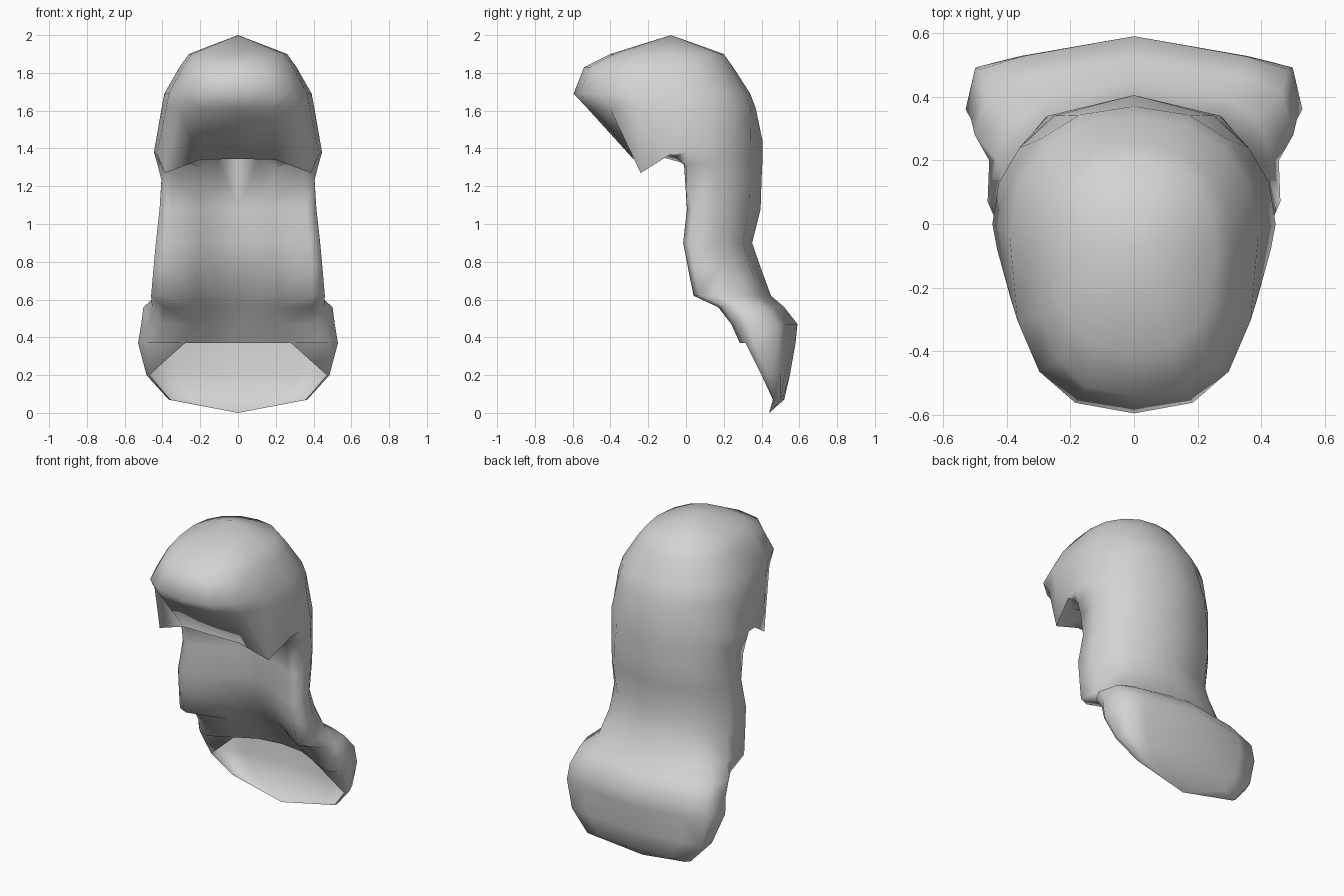
import bpy, bmesh, math

if "Cube" in bpy.data.objects:
    bpy.data.objects.remove(bpy.data.objects["Cube"], do_unlink=True)

grey = bpy.data.materials.new("light_grey")
grey.use_nodes = True
colour = (0.65, 0.65, 0.65, 1)
grey.diffuse_color = colour
grey.node_tree.nodes["Principled BSDF"].inputs["Base Color"].default_value = colour


def spow(v, p):
    return math.copysign(abs(v) ** p, v)


def crown_row(z, w, back, mid, front):
    """Half outline of the crown, from back centre round to front centre."""
    row = []
    for i in range(9):
        a = math.pi * i / 8
        p = 0.9 if i < 4 else 0.78
        c = spow(math.cos(a), p)
        depth = back - mid if c > 0 else mid - front
        row.append((w * max(math.sin(a), 0) ** p if 0 < i < 8 else 0, mid + depth * c, z))
    return row


def lock_row(z, w, back, side, front, xin, ycorner, yin, flare, k):
    """Half horseshoe: outer back, side lock, inner wall back to the centre."""
    s = w * flare
    return [(0, back, z), (s * 0.68, back - 0.24 * (back - side), z),
            (s * (0.75 + 0.32 * k), side + (back - side) * k, z), (s, side, z),
            (w, front + 0.03, z), (w * 0.86, front, z),
            (xin, ycorner, z), (xin * 0.55, ycorner + 0.75 * (yin - ycorner), z), (0, yin, z)]


# Crown, top to fringe
rows = [crown_row(*v) for v in [
    (1.90, 0.26, 0.20, -0.08, -0.40),
    (1.83, 0.31, 0.25, -0.06, -0.54),
    (1.69, 0.39, 0.34, -0.04, -0.595),
    (1.61, 0.405, 0.37, -0.02, -0.52)]]

# Fringe hem with the pointed side tips
rows.append([(0, .405, 1.44), (.25, .34, 1.43), (.36, .24, 1.41), (.425, .13, 1.39),
             (.445, 0, 1.38), (.43, -.08, 1.37), (.386, -.24, 1.27),
             (.2, -.27, 1.34), (0, -.28, 1.345)])
# Underside just behind the hem
rows.append([(0, .405, 1.34), (.25, .345, 1.33), (.36, .24, 1.32), (.415, .14, 1.31),
             (.425, .0, 1.31), (.40, -.06, 1.36), (.34, -.15, 1.36),
             (.19, -.20, 1.38), (0, -.20, 1.39)])
# Top of the side locks and inner wall
rows.append([(0, .40, 1.24), (.27, .34, 1.24), (.36, .24, 1.24), (.405, .15, 1.24),
             (.405, .0, 1.23), (.345, -.01, 1.31), (.2, .07, 1.30),
             (.12, .11, 1.37), (0, .13, 1.38)])

# Side locks and back, down to the lower lobe
locks = [lock_row(*v) for v in [
    (1.08, 0.415, 0.395, 0.15, 0.005, 0.195, 0.08, 0.14, 0.98, 0.38),
    (0.90, 0.435, 0.35, 0.14, -0.015, 0.20, 0.08, 0.14, 0.93, 0.38),
    (0.77, 0.447, 0.395, 0.17, 0.01, 0.215, 0.10, 0.17, 0.92, 0.4),
    (0.62, 0.46, 0.45, 0.20, 0.04, 0.215, 0.17, 0.26, 0.94, 0.5),
    (0.56, 0.455, 0.52, 0.28, 0.17, 0.22, 0.21, 0.31, 1.10, 0.55),
    (0.47, 0.47, 0.59, 0.33, 0.24, 0.24, 0.29, 0.38, 1.09, 0.6),
    (0.37, 0.49, 0.58, 0.36, 0.285, 0.28, 0.36, 0.445, 1.08, 0.6)]]
rows += locks

# Lower lobe: an open shell, only its outer half is used
lobe = [lock_row(*v)[:5] for v in [
    (0.20, 0.47, 0.55, 0.43, 0.37, 0, 0, 0, 1.03, 0.6),
    (0.07, 0.36, 0.52, 0.475, 0.43, 0, 0, 0, 1.02, 0.6)]]
rows += lobe

bm = bmesh.new()
grid = [[bm.verts.new(p) for p in row] for row in rows]
for upper, lower in zip(grid, grid[1:]):
    for i in range(len(lower) - 1):
        bm.faces.new((upper[i], upper[i + 1], lower[i + 1], lower[i]))
# Front corner of the lobe, between the inner rim and the open edge
rim = grid[-3]
bm.faces.new((rim[4], rim[5], rim[6], grid[-2][4]))
# Close the crown and the lower tip with fans
for row, tip in ((grid[0], (0, -0.08, 2.0)), (grid[-1], (0, 0.44, 0.0))):
    apex = bm.verts.new(tip)
    for a, b in zip(row, row[1:]):
        bm.faces.new((a, b, apex))

# Mirror the half to the other side
bmesh.ops.mirror(bm, geom=bm.verts[:] + bm.edges[:] + bm.faces[:], axis='X', merge_dist=0.0005)
bmesh.ops.remove_doubles(bm, verts=bm.verts[:], dist=0.0005)
bmesh.ops.recalc_face_normals(bm, faces=bm.faces[:])

mesh = bpy.data.meshes.new("long_hair")
bm.to_mesh(mesh)
bm.free()
hair = bpy.data.objects.new("long_hair", mesh)
bpy.context.collection.objects.link(hair)
mesh.materials.append(grey)

bpy.ops.object.select_all(action='DESELECT')
hair.select_set(True)
bpy.context.view_layer.objects.active = hair
bpy.ops.object.shade_smooth_by_angle(angle=math.radians(80))
